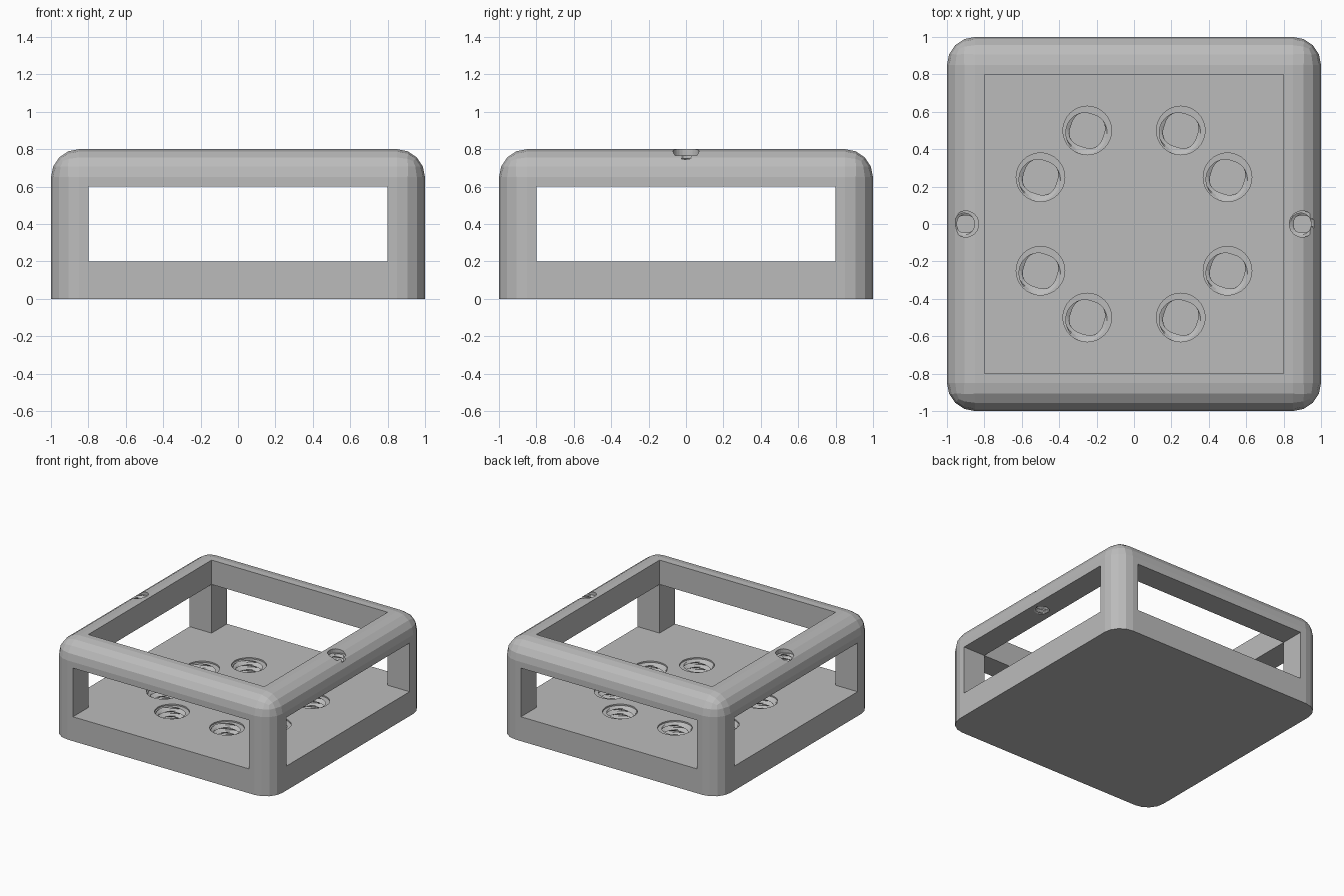
import bpy, bmesh, math

if "Cube" in bpy.data.objects:
    bpy.data.objects.remove(bpy.data.objects["Cube"], do_unlink=True)

grey = bpy.data.materials.new("plain_grey")
grey.use_nodes = True
colour = (0.5, 0.5, 0.5, 1)
grey.diffuse_color = colour
grey.node_tree.nodes["Principled BSDF"].inputs["Base Color"].default_value = colour


def make_object(name, bm):
    bmesh.ops.recalc_face_normals(bm, faces=bm.faces)
    mesh = bpy.data.meshes.new(name)
    bm.to_mesh(mesh)
    bm.free()
    mesh.materials.append(grey)
    ob = bpy.data.objects.new(name, mesh)
    bpy.context.collection.objects.link(ob)
    return ob


def box(name, size, bottom, top):
    bm = bmesh.new()
    bmesh.ops.create_cube(bm, size=1)
    for v in bm.verts:
        v.co.x *= size[0]
        v.co.y *= size[1]
        v.co.z = top if v.co.z > 0 else bottom
    return bm if name is None else make_object(name, bm)


def threaded_cutter(name, x, y, major, minor, bottom, surface, lip, pitch, sides=32):
    """Closed helical plug with a plain cylindrical mouth."""
    bm = bmesh.new()
    step = pitch / 4
    rows = round((surface - lip - bottom) / step)
    levels = [(surface - lip - (rows - i) * step, True) for i in range(rows + 1)]
    levels += [(surface - lip + 0.001, False), (surface + 0.05, False)]
    rings = []
    for z, thread in levels:
        ring = []
        for i in range(sides):
            turn = i / sides
            phase = (z / pitch - turn) % 1
            wave = abs(2 * phase - 1)
            r = minor + (major - minor) * wave if thread else major
            a = turn * math.tau
            ring.append(bm.verts.new((x + r * math.cos(a), y + r * math.sin(a), z)))
        rings.append(ring)
    for low, high in zip(rings, rings[1:]):
        for i in range(sides):
            j = (i + 1) % sides
            bm.faces.new((low[i], low[j], high[j], high[i]))
    bm.faces.new(rings[0])
    bm.faces.new(rings[-1])
    bmesh.ops.triangulate(bm, faces=[f for f in bm.faces if len(f.verts) == 4])
    return make_object(name, bm)


# Housing with rounded sides and top, square at the base
bm = box(None, (2, 2), 0, 0.8)
edges = [e for e in bm.edges if max(v.co.z for v in e.verts) > 0.1]
bmesh.ops.bevel(bm, geom=edges, offset=0.15, segments=4, profile=0.5, affect='EDGES')
housing = make_object("housing", bm)

# Side windows and open top
cutters = [box("window_cutter_x", (3, 1.6), 0.2, 0.6),
           box("window_cutter_y", (1.6, 3), 0.2, 0.6),
           box("top_opening_cutter", (1.6, 1.6), 0.2, 1)]

# Ring of threaded sockets in the floor
for sx in (-1, 1):
    for sy in (-1, 1):
        for x, y in ((0.25, 0.5), (0.5, 0.25)):
            cutters.append(threaded_cutter("socket_cutter", sx * x, sy * y,
                                           0.13, 0.09, 0.04, 0.2, 0.012, 0.04))
    # Threaded hole through the rim
    cutters.append(threaded_cutter("rim_hole_cutter", sx * 0.9, 0,
                                   0.07, 0.045, 0.55, 0.8, 0.035, 0.03, 24))

for cutter in cutters:
    mod = housing.modifiers.new(cutter.name, 'BOOLEAN')
    mod.operation = 'DIFFERENCE'
    mod.solver = 'EXACT'
    mod.object = cutter

# Apply the cuts and remove the helpers
bpy.context.view_layer.update()
cut = bpy.data.meshes.new_from_object(
    housing.evaluated_get(bpy.context.evaluated_depsgraph_get()))
housing.modifiers.clear()
housing.data = cut
for cutter in cutters:
    bpy.data.objects.remove(cutter, do_unlink=True)
